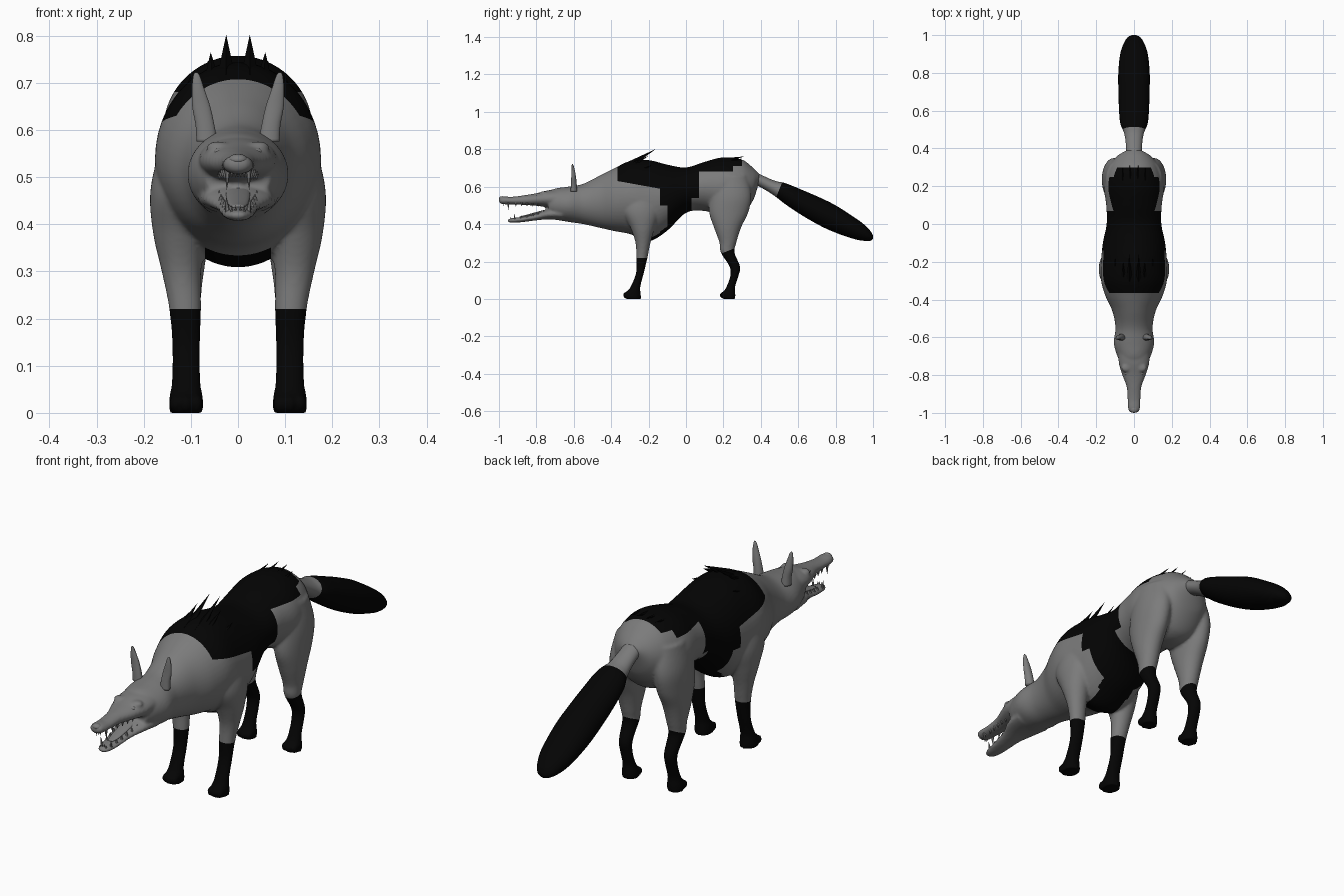
import bpy, bmesh, math
from mathutils import Vector, Matrix

if "Cube" in bpy.data.objects:
    bpy.data.objects.remove(bpy.data.objects["Cube"])


def material(name, v):
    m = bpy.data.materials.new(name)
    m.diffuse_color = (v, v, v, 1)
    m.use_nodes = True
    m.node_tree.nodes["Principled BSDF"].inputs["Base Color"].default_value = m.diffuse_color
    return m


black, grey = material("black_fur", .0012), material("grey_fur", .2)


def interp(st, n):
    """Smooth curve through stations, n steps per span."""
    def tangent(i):
        a, b = st[max(i - 1, 0)], st[min(i + 1, len(st) - 1)]
        return [(q - p) / (b[0] - a[0]) for p, q in zip(a, b)]
    out = []
    for i in range(len(st) - 1):
        a, b, ta, tb = st[i], st[i + 1], tangent(i), tangent(i + 1)
        h = b[0] - a[0]
        for k in range(n):
            s = k / n
            h1, h2 = 2 * s**3 - 3 * s**2 + 1, s**3 - 2 * s**2 + s
            h3, h4 = -2 * s**3 + 3 * s**2, s**3 - s**2
            row = [h1 * p + h2 * h * u + h3 * q + h4 * h * v
                   for p, q, u, v in zip(a, b, ta, tb)]
            row[0] = a[0] + s * h
            out.append(row)
    return out + [list(st[-1])]


def loft(bm, st, axis, n=6, seg=32, side=1, front=1.0):
    """Elliptic rings; station = (along axis, centre u, centre v, radius u, radius v)."""
    rings = []
    for t, cu, cv, ru, rv in interp(st, n):
        ring = []
        for i in range(seg):
            a = 2 * math.pi * i / seg
            u, s = cu + max(ru, .001) * math.cos(a), math.sin(a)
            v = cv + max(rv, .001) * (s * front if s < 0 else s)
            co = (side * u, t, v) if axis == 'Y' else (side * u, v, t)
            ring.append(bm.verts.new(co))
        rings.append(ring)
    for r, q in zip(rings, rings[1:]):
        for i in range(seg):
            j = (i + 1) % seg
            bm.faces.new((r[i], r[j], q[j], q[i]))
    bm.faces.new(rings[0])
    bm.faces.new(rings[-1])


def finish(name, bm, mat=grey, smooth=True):
    bmesh.ops.recalc_face_normals(bm, faces=bm.faces[:])
    me = bpy.data.meshes.new(name)
    bm.to_mesh(me)
    bm.free()
    ob = bpy.data.objects.new(name, me)
    bpy.context.collection.objects.link(ob)
    me.materials.append(mat)
    for p in me.polygons:
        p.use_smooth = smooth
    return ob


def paint(me, rule, cuts):
    """Cut the mesh along the colour borders, then colour faces by rule."""
    bm = bmesh.new()
    bm.from_mesh(me)
    for co, no in cuts:
        bmesh.ops.bisect_plane(bm, geom=bm.verts[:] + bm.edges[:] + bm.faces[:],
                               plane_co=co, plane_no=no, dist=1e-5)
    bm.to_mesh(me)
    bm.free()
    me.materials.clear()
    me.materials.append(grey)
    me.materials.append(black)
    for p in me.polygons:
        p.material_index = 1 if rule(*p.center) else 0
        p.use_smooth = True


def spike(bm, base, tip, r, seg=6):
    d = Vector(tip) - Vector(base)
    m = Matrix.Translation((Vector(base) + Vector(tip)) / 2) @ d.to_track_quat('Z', 'Y').to_matrix().to_4x4()
    bmesh.ops.create_cone(bm, cap_ends=True, segments=seg, radius1=r, radius2=0, depth=d.length, matrix=m)


def ball(bm, c, s):
    m = Matrix.Translation(c) @ Matrix.Diagonal((*s, 1))
    bmesh.ops.create_uvsphere(bm, u_segments=20, v_segments=12, radius=1, matrix=m)


def tb(rows):
    """(y, top, bottom, half width) -> loft stations"""
    return [(y, 0, (t + b) / 2, w, (t - b) / 2) for y, t, b, w in rows]


# torso, neck and skull
bm = bmesh.new()
loft(bm, tb([(-.735, .575, .44, .07), (-.70, .59, .425, .088), (-.63, .60, .412, .107),
             (-.55, .615, .40, .098), (-.46, .66, .38, .115), (-.38, .70, .362, .152),
             (-.30, .737, .347, .174), (-.2, .742, .308, .174), (-.1, .718, .365, .165),
             (0, .703, .46, .145), (.1, .733, .47, .147), (.2, .757, .44, .159),
             (.30, .745, .45, .137), (.36, .70, .53, .09), (.39, .67, .62, .04)]), 'Y', seg=48)
# muzzle and lower jaw
loft(bm, tb([(-1, .538, .515, .016), (-.985, .547, .507, .03), (-.93, .546, .505, .034),
             (-.86, .555, .502, .04), (-.80, .565, .498, .062), (-.74, .58, .49, .08),
             (-.66, .59, .48, .085)]), 'Y')
loft(bm, tb([(-.955, .425, .411, .012), (-.93, .432, .407, .028), (-.88, .438, .41, .037),
             (-.80, .457, .42, .048), (-.74, .48, .425, .072), (-.66, .49, .42, .085)]), 'Y')
# brows, legs and toes
for s in (1, -1):
    ball(bm, (s * .042, -.762, .564), (.025, .022, .012))
    loft(bm, [(0, .11, -.282, .036, .042), (.03, .11, -.282, .036, .04), (.06, .11, -.272, .031, .027),
              (.14, .11, -.246, .03, .021), (.22, .112, -.236, .034, .03), (.30, .12, -.23, .042, .04),
              (.38, .124, -.232, .056, .065), (.47, .122, -.24, .064, .1),
              (.58, .10, -.24, .062, .09)], 'Z', side=s)
    loft(bm, [(0, .11, .23, .034, .034), (.03, .11, .23, .034, .034), (.06, .11, .238, .028, .024),
              (.12, .11, .258, .027, .022), (.17, .11, .262, .028, .028), (.25, .112, .222, .034, .037),
              (.30, .112, .224, .04, .045), (.38, .112, .222, .052, .072), (.46, .11, .228, .059, .104),
              (.55, .105, .238, .064, .112), (.66, .09, .23, .058, .1)], 'Z', side=s)
    for y in (-.31, .208):
        for x in (.088, .11, .132):
            ball(bm, (s * x, y - (.006 if x == .11 else 0), .02), (.014, .022, .02))
body = finish("body", bm)
m = body.modifiers.new("blend", 'REMESH')
m.mode, m.voxel_size = 'VOXEL', .0065
m = body.modifiers.new("soften", 'SMOOTH')
m.factor, m.iterations = .5, 5
dg = bpy.context.evaluated_depsgraph_get()
me = bpy.data.meshes.new_from_object(body.evaluated_get(dg))
body.modifiers.clear()
body.data = me


# saddle patch, belly band and stockings
def saddle(x, y, z):
    if y < -.05 and z < .22 or y > .1 and z < .255 + (y - .22) * .4:
        return True
    if y < -.365 or y > .3:
        return False
    if y < -.14:
        return z > .63 - (y + .365) * .18 or (abs(x) < .07 and z < .36 and y > -.27)
    if y < -.1:
        return z > .5 or (abs(x) < .08 and z < .42)
    if y < .03:
        return True
    if y < .07:
        return z > .54
    return z > (.68 if y < .25 else .71)


X, Y, Z = Vector((1, 0, 0)), Vector((0, 1, 0)), Vector((0, 0, 1))
cuts = [(Y * v, Y) for v in (-.365, -.27, -.14, -.1, .03, .07, .25, .3)]
cuts += [(Z * v, Z) for v in (.22, .36, .5, .54, .68, .71)] + [(X * v, X) for v in (-.07, .07)]
cuts += [((0, .22, .255), (0, -.4, 1)), ((0, -.365, .63), (0, .18, 1))]
paint(me, saddle, cuts)

# tail: grey root, black brush
bm = bmesh.new()
loft(bm, [(.33, 0, .665, .04, .035), (.42, 0, .62, .043, .035), (.48, 0, .588, .052, .042),
          (.53, 0, .563, .072, .056), (.62, 0, .515, .08, .068), (.72, 0, .465, .083, .075),
          (.8, 0, .427, .083, .073), (.9, 0, .378, .073, .058), (.957, 0, .352, .054, .042),
          (.99, 0, .335, .032, .023), (1.0, 0, .33, .012, .008)], 'Y', n=8, seg=24)
tail = finish("tail", bm)
paint(tail.data, lambda x, y, z: y > .497 + (z - .58) * .4, [((0, .497, .58), (0, 1, -.4))])

# ears with flattened front
bm = bmesh.new()
for s in (1, -1):
    loft(bm, [(.575, .066, -.605, .022, .024), (.61, .070, -.605, .02, .021), (.65, .078, -.605, .019, .017),
              (.69, .085, -.607, .0125, .012), (.715, .088, -.608, .007, .006),
              (.722, .089, -.608, .003, .002)], 'Z', seg=20, side=s, front=.5)
finish("ears", bm)

# nose and eyes
bm = bmesh.new()
ball(bm, (0, -.983, .537), (.02, .017, .012))
finish("nose", bm)
bm = bmesh.new()
for s in (1, -1):
    ball(bm, (s * .04, -.788, .552), (.012, .013, .009))
finish("eyes", bm)

# teeth
bm = bmesh.new()
for s in (1, -1):
    spike(bm, (s * .022, -.95, .515), (s * .024, -.95, .472), .007)
    spike(bm, (s * .022, -.915, .425), (s * .025, -.92, .46), .006)
    for k in range(5):
        y, x = -.91 + k * .03, s * (.024 + k * .004)
        z = .430 + k * .006
        spike(bm, (x, y, .515), (x, y, .493), .007)
        spike(bm, (x, y + .03, z), (x, y + .03, z + .018), .007)
    for x in (.005, .013):
        spike(bm, (s * x, -.977, .515), (s * x, -.977, .497), .005)
        spike(bm, (s * x, -.935, .42), (s * x, -.938, .441), .005)
finish("teeth", bm, smooth=False)

# tongue
bm = bmesh.new()
loft(bm, [(-.89, 0, .437, .012, .004), (-.86, 0, .442, .02, .006), (-.78, 0, .462, .026, .008),
          (-.7, 0, .48, .028, .01)], 'Y', seg=16)
finish("tongue", bm)

# mane and rump spikes
bm = bmesh.new()
tufts = [((.025, -.33, .70), (.025, -.16, .802), .022), ((.055, -.33, .69), (.058, -.2, .765), .02),
         ((.1, -.3, .67), (.1, -.18, .715), .018), ((.02, .18, .735), (.022, .315, .762), .016),
         ((.06, .17, .725), (.06, .3, .75), .016)]
for base, tip, r in tufts:
    for s in (1, -1):
        spike(bm, (s * base[0], *base[1:]), (s * tip[0], *tip[1:]), r, 5)
finish("fur_spikes", bm, black, smooth=False)
